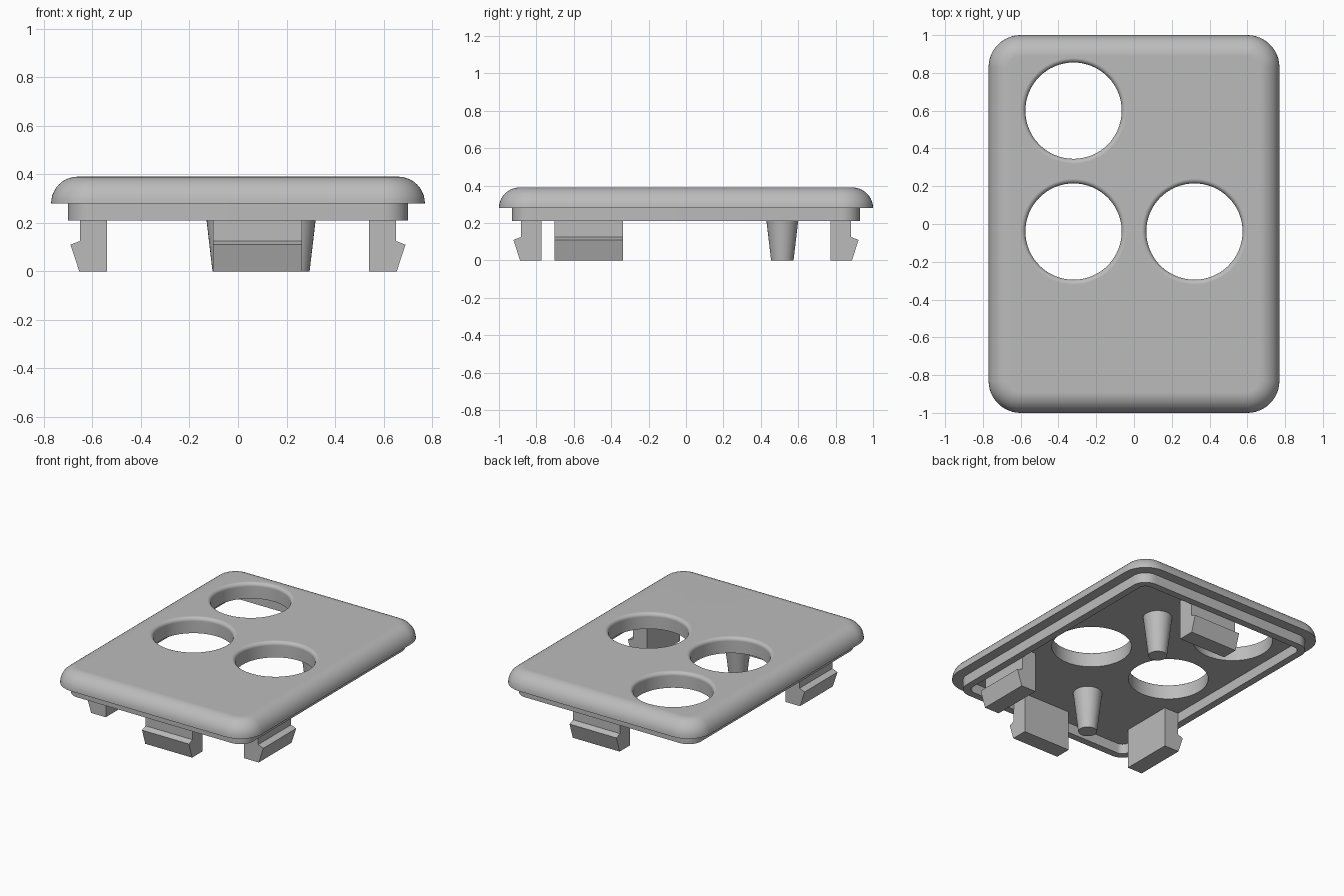
import bpy, bmesh, math
from math import pi, sin, cos
from mathutils import Matrix

if "Cube" in bpy.data.objects:
    bpy.data.objects.remove(bpy.data.objects["Cube"])

TOP, PLATE_Z, RIM_Z = 0.39, 0.28, 0.21
SINK = 0.01  # how far joined parts run into the plate

grey = bpy.data.materials.new("grey plastic")
grey.use_nodes = True
grey.diffuse_color = (0.5, 0.5, 0.5, 1)
grey.node_tree.nodes["Principled BSDF"].inputs["Base Color"].default_value = grey.diffuse_color


def finish(name, bm):
    bmesh.ops.recalc_face_normals(bm, faces=bm.faces)
    mesh = bpy.data.meshes.new(name)
    bm.to_mesh(mesh)
    bm.free()
    mesh.materials.append(grey)
    ob = bpy.data.objects.new(name, mesh)
    bpy.context.collection.objects.link(ob)
    return ob


def activate(ob):
    bpy.ops.object.select_all(action='DESELECT')
    ob.select_set(True)
    bpy.context.view_layer.objects.active = ob


def smooth(ob):
    activate(ob)
    bpy.ops.object.shade_smooth_by_angle(angle=math.radians(30))


def loft(name, rings, caps=True):
    """Skin a list of equal-sized point rings; without caps the ends are joined."""
    bm = bmesh.new()
    loops = [[bm.verts.new(p) for p in ring] for ring in rings]
    pairs = list(zip(loops, loops[1:]))
    if caps:
        bm.faces.new(loops[0])
        bm.faces.new(loops[-1])
    else:
        pairs.append((loops[-1], loops[0]))
    for a, b in pairs:
        for i in range(len(a)):
            j = (i + 1) % len(a)
            bm.faces.new((a[i], a[j], b[j], b[i]))
    return finish(name, bm)


def rounded_rect(half_x, half_y, radius, z, steps=12):
    points = []
    for q, (sx, sy) in enumerate([(1, 1), (-1, 1), (-1, -1), (1, -1)]):
        for i in range(steps + 1):
            a = (q + i / steps) * pi / 2
            points.append((sx * (half_x - radius) + radius * cos(a),
                           sy * (half_y - radius) + radius * sin(a), z))
    return points


def circle(x, y, radius, z, sides=64):
    return [(x + radius * cos(2 * pi * i / sides), y + radius * sin(2 * pi * i / sides), z)
            for i in range(sides)]


# Cover plate with a quarter-round outer edge
edge = TOP - PLATE_Z
rings = []
for i in range(11):
    a = i / 10 * pi / 2
    inset = edge * (1 - cos(a))
    rings.append(rounded_rect(0.77 - inset, 1 - inset, 0.17 - inset, PLATE_Z + edge * sin(a)))
plate = loft("cover_plate", rings)

# Three round openings with a softened upper edge
HOLE, FILLET = 0.255, 0.025
for x, y in [(-0.32, 0.60), (-0.32, -0.04), (0.32, -0.04)]:
    rings = [circle(x, y, HOLE, PLATE_Z - 0.1)]
    for i in range(7):
        a = i / 6 * pi / 2
        rings.append(circle(x, y, HOLE + FILLET * (1 - cos(a)), TOP - FILLET + FILLET * sin(a)))
    rings.append(circle(x, y, HOLE + FILLET, TOP + 0.1))
    cutter = loft("hole_cutter", rings)
    cutter.hide_render = True
    cut = plate.modifiers.new("hole", 'BOOLEAN')
    cut.object = cutter
    cut.solver = 'EXACT'
    activate(plate)
    bpy.ops.object.modifier_apply(modifier=cut.name)
    bpy.data.objects.remove(cutter)
smooth(plate)
weighted = plate.modifiers.new("clean_shading", 'WEIGHTED_NORMAL')
weighted.keep_sharp = True

# Rim wall under the plate
smooth(loft("rim_wall", [
    rounded_rect(0.70, 0.93, 0.10, PLATE_Z + SINK),
    rounded_rect(0.70, 0.93, 0.10, RIM_Z),
    rounded_rect(0.65, 0.88, 0.05, RIM_Z),
    rounded_rect(0.65, 0.88, 0.05, PLATE_Z + SINK)], caps=False))

# Tapered posts
for name, x, y in [("back_post", 0.235, 0.515), ("front_post", -0.045, -0.515)]:
    smooth(loft(name, [circle(x, y, 0.06, 0, 32), circle(x, y, 0.094, PLATE_Z + SINK, 32)]))


# Snap clips: hooked profile, outward along +x, then turned to each side
def clip(name, reach, centre, angle):
    half = 0.183
    profile = [(-0.11, 0), (0.004, 0), (0.04, 0.11), (0, 0.125),
               (0, PLATE_Z + SINK), (-0.11, PLATE_Z + SINK)]
    ob = loft(name, [[(reach + d, centre + s * half, z) for d, z in profile] for s in (-1, 1)])
    ob.data.transform(Matrix.Rotation(angle, 4, 'Z'))


clip("left_clip", 0.65, -0.52, 0)
clip("right_clip", 0.65, 0.52, pi)
clip("back_clip", 0.883, -0.08, pi / 2)
clip("front_clip", 0.883, 0.08, -pi / 2)
